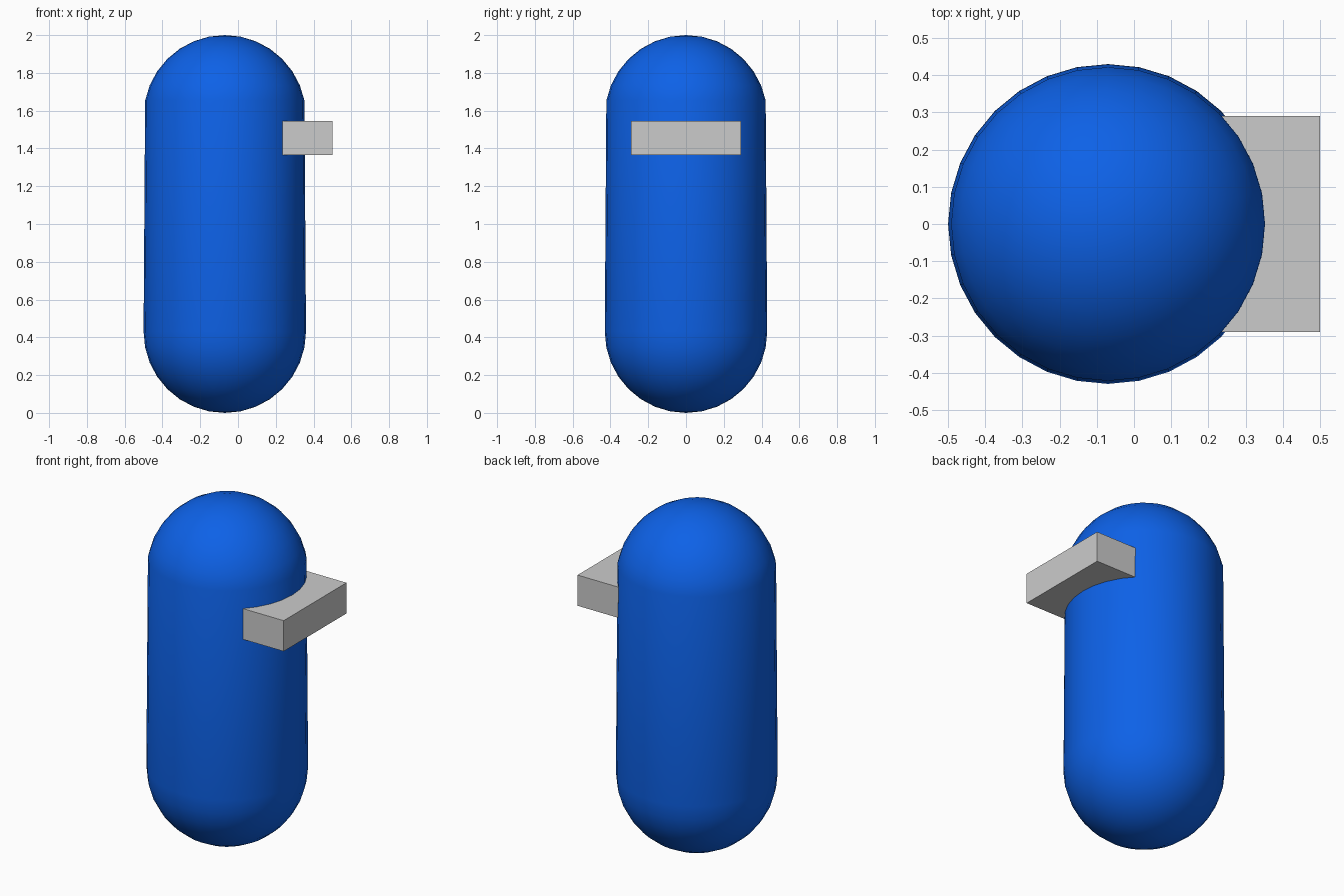
import bpy, bmesh

if "Cube" in bpy.data.objects:
    bpy.data.objects.remove(bpy.data.objects["Cube"])

R, SEGMENTS, RINGS = 0.43, 32, 16
CENTRE_X = -0.07
HEIGHT = 2.0


def add_object(name, bm):
    mesh = bpy.data.meshes.new(name)
    bm.to_mesh(mesh)
    bm.free()
    obj = bpy.data.objects.new(name, mesh)
    bpy.context.collection.objects.link(obj)
    return obj


# Body: sphere with everything above the equator raised into a capsule
bm = bmesh.new()
bmesh.ops.create_uvsphere(bm, u_segments=SEGMENTS, v_segments=RINGS, radius=R)
upper = [v for v in bm.verts if v.co.z > 0.01]
bmesh.ops.translate(bm, verts=upper, vec=(0, 0, HEIGHT - 2 * R))
bmesh.ops.translate(bm, verts=bm.verts, vec=(CENTRE_X, 0, R))
for f in bm.faces:
    f.smooth = True
body = add_object("body", bm)

blue = bpy.data.materials.new("blue")
blue.diffuse_color = (0.004, 0.12, 0.8, 1)
blue.use_nodes = True
blue.node_tree.nodes["Principled BSDF"].inputs["Base Color"].default_value = blue.diffuse_color
body.data.materials.append(blue)

# Visor: flat-sided block set into the body
bm = bmesh.new()
bmesh.ops.create_cube(bm, size=1)
bmesh.ops.scale(bm, verts=bm.verts, vec=(0.29, 0.582, 0.18))
bmesh.ops.translate(bm, verts=bm.verts, vec=(0.355, 0, 1.456))
add_object("visor", bm)
